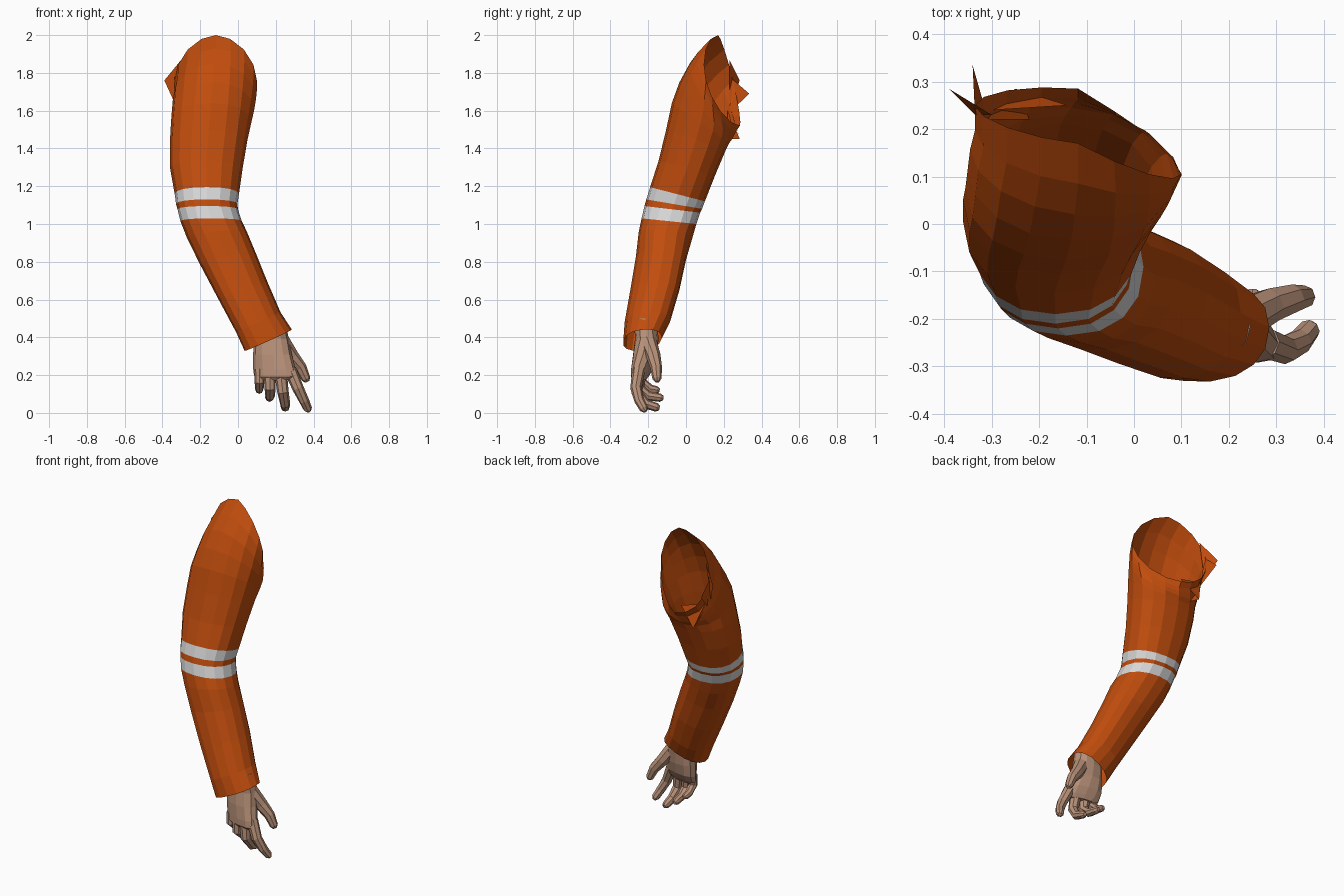
import bpy, bmesh, math
from mathutils import Vector


def material(name, rgb):
    m = bpy.data.materials.new(name)
    m.diffuse_color = (*rgb, 1)
    return m


ORANGE = material("orange cloth", (0.53, 0.073, 0.004))
WHITE = material("reflective white", (0.68, 0.68, 0.68))
SKIN = material("skin", (0.49, 0.29, 0.195))


def finish(name, bm, mats):
    bmesh.ops.recalc_face_normals(bm, faces=bm.faces)
    me = bpy.data.meshes.new(name)
    bm.to_mesh(me)
    bm.free()
    for m in mats:
        me.materials.append(m)
    ob = bpy.data.objects.new(name, me)
    bpy.context.collection.objects.link(ob)
    return ob


def bridge(bm, loops, caps=False, stripes=()):
    """Skin a list of point loops; segments listed in stripes get material 1."""
    rows = [[bm.verts.new(p) for p in loop] for loop in loops]
    n = len(rows[0])
    for k, (a, b) in enumerate(zip(rows, rows[1:])):
        for i in range(n):
            j = (i + 1) % n
            f = bm.faces.new((a[i], a[j], b[j], b[i]))
            f.material_index = 1 if k in stripes else 0
    if caps:
        bm.faces.new(rows[0])
        bm.faces.new(rows[-1])


def section(xl, xr, yf, zf, yb, zb, a=0.0, s=0.0, bow=0.0, power=0.88, sides=16):
    """Rounded section from left/right x, front (y, z) and back (y, z); a lifts and
    s shifts back the points towards +x, bow pulls both sides forward."""
    pts = []
    for i in range(sides):
        t = 2 * math.pi * i / sides
        c, d = [math.copysign(abs(v) ** power, v) if abs(v) > 1e-6 else 0
                for v in (math.cos(t), math.sin(t))]
        dx = (xr - xl) / 2 * c
        pts.append(((xl + xr) / 2 + dx,
                    (yf + yb) / 2 + (yb - yf) / 2 * d + s * dx - bow * abs(c),
                    (zf + zb) / 2 + (zb - zf) / 2 * d + a * dx))
    return pts


# Sleeve: open tube from the cuff up to the slanted shoulder opening
sleeve = [
    (0.035, 0.285, -0.332, 0.38, -0.13, 0.39, 0.45, 0.1),
    (-0.01, 0.225, -0.325, 0.48, -0.085, 0.48, 0.45, 0.15),
    (-0.105, 0.155, -0.295, 0.65, -0.035, 0.65, 0.35, 0.15),
    (-0.20, 0.09, -0.265, 0.83, 0.0, 0.81, 0.25, 0.1),
    (-0.27, 0.045, -0.25, 0.96, 0.035, 0.93, 0.12),
    (-0.305, 0.02, -0.235, 1.03, 0.055, 1.00),
    (-0.32, 0.0, -0.22, 1.095, 0.075, 1.06),
    (-0.328, -0.003, -0.21, 1.13, 0.085, 1.08),
    (-0.335, 0.005, -0.19, 1.195, 0.10, 1.12),
    (-0.36, 0.025, -0.145, 1.335, 0.155, 1.26),
    (-0.36, 0.05, -0.105, 1.50, 0.21, 1.39),
    (-0.355, 0.07, -0.075, 1.64, 0.23, 1.43, 0, 0, 0, 0.9),
    (-0.35, 0.085, -0.035, 1.75, 0.245, 1.45, 0, -0.06, 0, 0.95),
    (-0.345, 0.095, 0.02, 1.85, 0.255, 1.47, 0, -0.14, 0.01, 1.0),
    (-0.335, 0.10, 0.085, 1.93, 0.265, 1.49, 0, -0.22, 0.025, 1.05),
    (-0.335, 0.10, 0.17, 2.0, 0.285, 1.52, 0, -0.33, 0.05, 1.1),
]
bm = bmesh.new()
bridge(bm, [section(*r) for r in sleeve], stripes=(5, 7))
finish("sleeve", bm, [ORANGE, WHITE])

# Torn flaps on the back left of the shoulder opening
bm = bmesh.new()
for tri in (((-0.30, 0.23, 1.87), (-0.39, 0.285, 1.76), (-0.335, 0.23, 1.64)),
            ((-0.335, 0.23, 1.78), (-0.34, 0.335, 1.69), (-0.31, 0.23, 1.59)),
            ((-0.31, 0.22, 1.60), (-0.25, 0.285, 1.45), (-0.22, 0.22, 1.45)),
            ((-0.30, 0.24, 1.60), (-0.14, 0.25, 1.56), (-0.25, 0.285, 1.45))):
    bm.faces.new([bm.verts.new(p) for p in tri])
finish("torn_flaps", bm, [ORANGE])

# Palm and wrist
palm = [
    (0.105, 0.245, -0.275, 0.50, -0.155, 0.50),
    (0.085, 0.27, -0.27, 0.39, -0.145, 0.39),
    (0.08, 0.285, -0.28, 0.31, -0.155, 0.31, 0, -0.1),
    (0.08, 0.305, -0.285, 0.23, -0.175, 0.24, 0, -0.2),
    (0.085, 0.31, -0.285, 0.19, -0.20, 0.20, 0, -0.2),
    (0.11, 0.285, -0.27, 0.172, -0.215, 0.178, 0, -0.2),
]
bm = bmesh.new()
bridge(bm, [section(*r, sides=12) for r in palm], caps=True)
finish("palm", bm, [SKIN])


def finger(name, path, r0, r1):
    """Tapered eight-sided tube along a bent path with a rounded tip."""
    pts = [Vector(p) for p in path]
    end = (pts[-1] - pts[-2]).normalized()
    pts = pts[:-1] + [pts[-1] - end * r1 * 0.7, pts[-1]]
    loops = []
    for k, p in enumerate(pts):
        d = (pts[min(k + 1, len(pts) - 1)] - pts[max(k - 1, 0)]).normalized()
        u = d.cross(Vector((1, 0, 0))).normalized()
        v = d.cross(u)
        r = r0 + (r1 - r0) * k / (len(pts) - 2)
        if k == len(pts) - 1:
            r = r1 * 0.5
        loops.append([p + r * (u * math.cos(t * math.pi / 4) + v * math.sin(t * math.pi / 4))
                      for t in range(8)])
    bm = bmesh.new()
    bridge(bm, loops, caps=True)
    finish(name, bm, [SKIN])


# Fingers curl back towards the palm
finger("index_finger", [(0.275, -0.25, 0.23), (0.318, -0.265, 0.13),
                        (0.35, -0.247, 0.065), (0.376, -0.215, 0.008)], 0.034, 0.023)
finger("middle_finger", [(0.225, -0.252, 0.22), (0.238, -0.26, 0.11),
                         (0.25, -0.215, 0.048), (0.25, -0.14, 0.024)], 0.034, 0.023)
finger("ring_finger", [(0.167, -0.243, 0.22), (0.17, -0.247, 0.13),
                       (0.17, -0.20, 0.09), (0.165, -0.12, 0.078)], 0.033, 0.022)
finger("little_finger", [(0.114, -0.228, 0.23), (0.114, -0.233, 0.165),
                         (0.113, -0.19, 0.128), (0.112, -0.14, 0.118)], 0.029, 0.02)
finger("thumb", [(0.23, -0.20, 0.38), (0.285, -0.172, 0.30),
                 (0.333, -0.158, 0.24), (0.367, -0.152, 0.165)], 0.045, 0.024)
